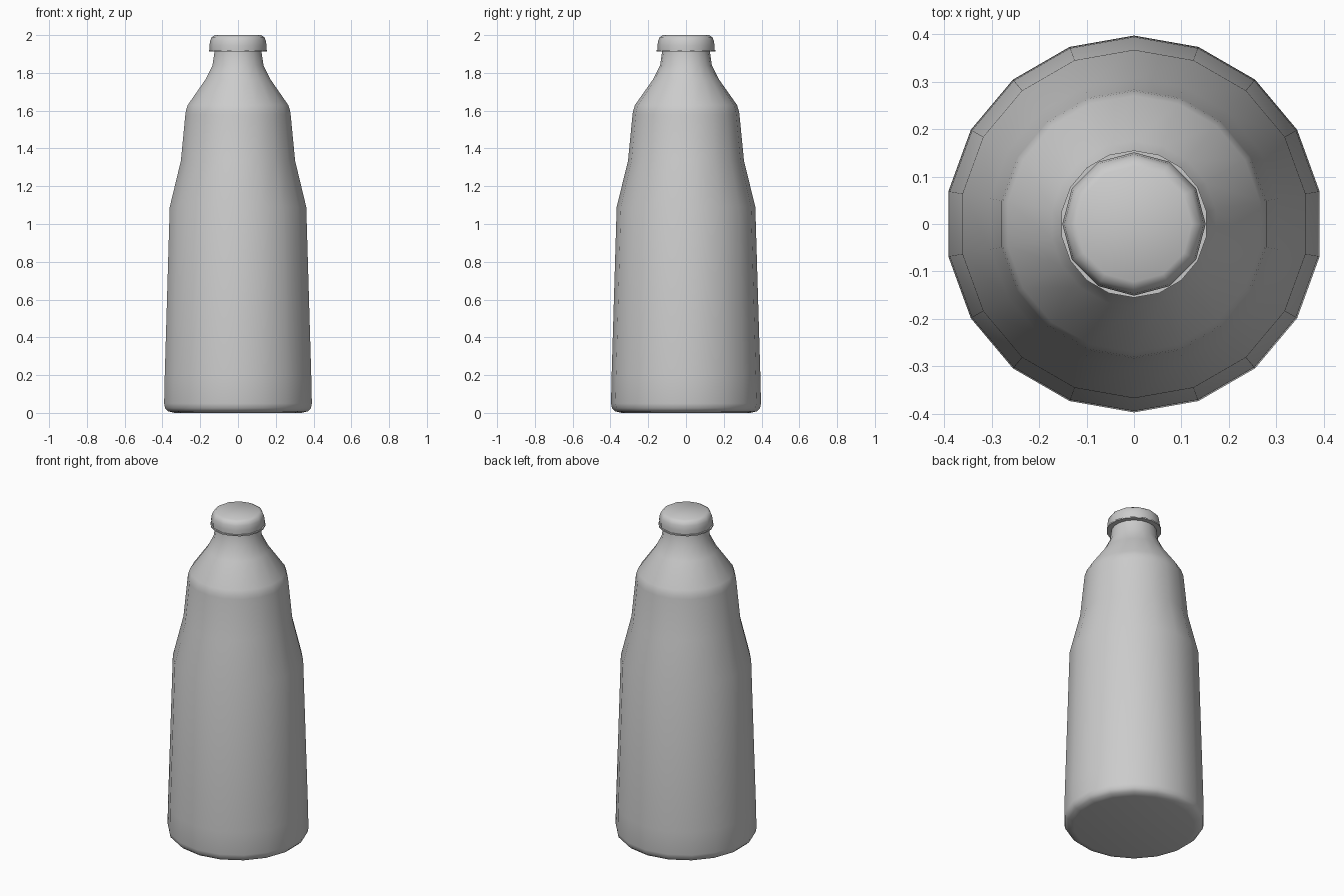
import bpy, bmesh
from math import pi, sin, cos, radians

if "Cube" in bpy.data.objects:
    bpy.data.objects.remove(bpy.data.objects["Cube"])


def lathe(name, profile, sides, start, smooth=40):
    """Spin a (radius, z) profile around z and cap both ends."""
    bm = bmesh.new()
    rings = []
    for r, z in profile:
        rings.append([bm.verts.new((r * cos(start + 2 * pi * i / sides),
                                    r * sin(start + 2 * pi * i / sides), z))
                      for i in range(sides)])
    for a, b in zip(rings, rings[1:]):
        for i in range(sides):
            j = (i + 1) % sides
            bm.faces.new((a[i], a[j], b[j], b[i]))
    bm.faces.new(rings[0][::-1])
    bm.faces.new(rings[-1])
    mesh = bpy.data.meshes.new(name)
    bm.to_mesh(mesh)
    bm.free()
    obj = bpy.data.objects.new(name, mesh)
    bpy.context.collection.objects.link(obj)
    bpy.ops.object.select_all(action='DESELECT')
    obj.select_set(True)
    bpy.context.view_layer.objects.active = obj
    bpy.ops.object.shade_smooth_by_angle(angle=radians(smooth))
    return obj


# Bottle body: rounded base, tapered sides, waist, shoulder and neck
lathe("bottle_body", [
    (0.34, 0.0), (0.375, 0.008), (0.392, 0.025), (0.397, 0.05), (0.394, 0.19),
    (0.367, 1.09), (0.307, 1.335), (0.283, 1.58), (0.28, 1.60), (0.27, 1.63),
    (0.175, 1.765), (0.137, 1.84), (0.126, 1.915), (0.126, 1.935)],
    18, pi / 2, 60)

# Thin flange under the cap
lathe("cap_lip", [(0.155, 1.912), (0.155, 1.92)], 18, pi / 2)

# Crown cap, with a soft rounded top
lathe("bottle_cap", [
    (0.150, 1.918), (0.151, 1.945), (0.147, 1.972), (0.139, 1.989), (0.122, 2.0)],
    12, 0, 60)
